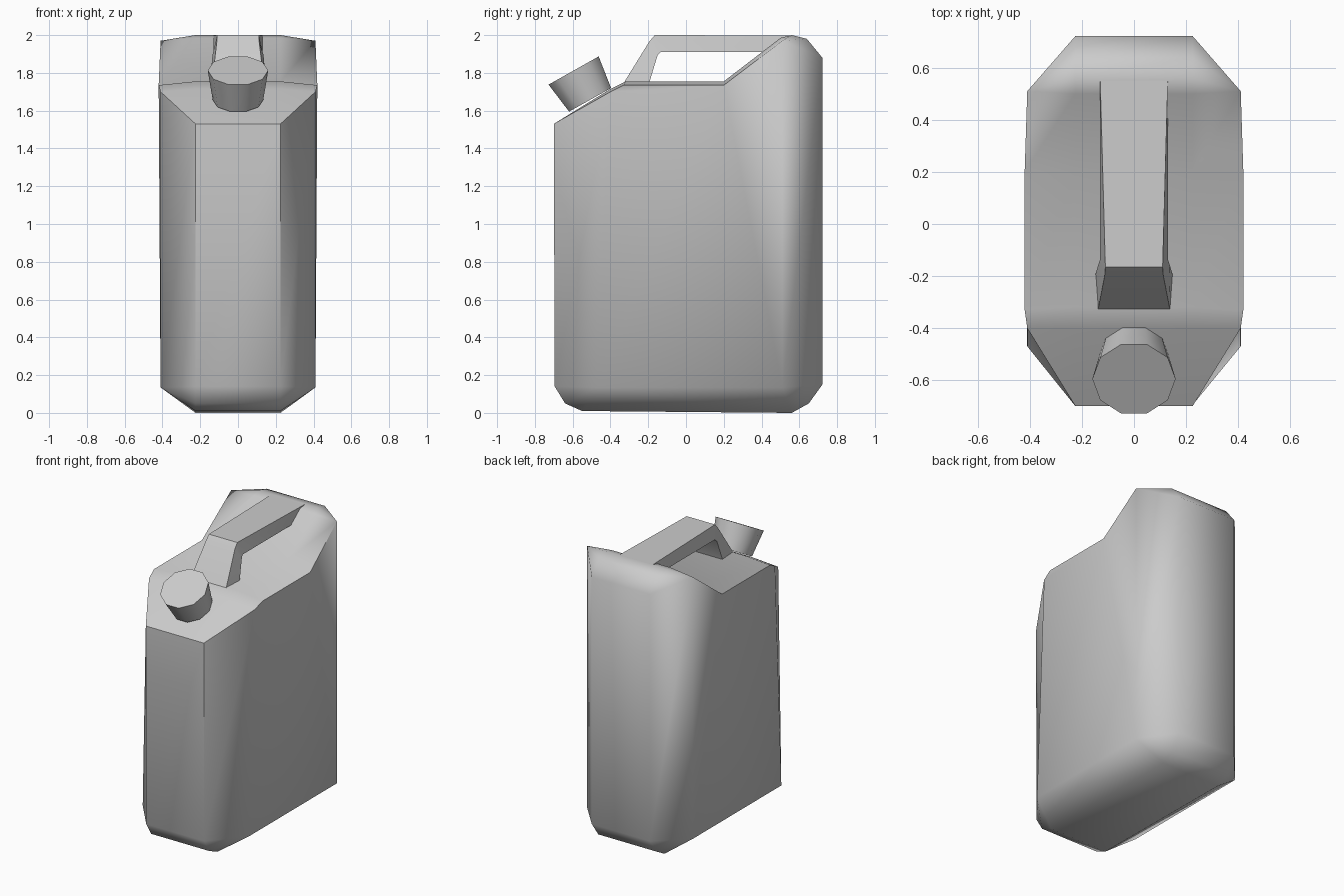
import bpy, bmesh, math
from mathutils import Vector

if "Cube" in bpy.data.objects:
    bpy.data.objects.remove(bpy.data.objects["Cube"])


def finish(name, bm, angle):
    bmesh.ops.remove_doubles(bm, verts=bm.verts, dist=0.002)
    bmesh.ops.recalc_face_normals(bm, faces=bm.faces)
    bmesh.ops.triangulate(bm, faces=[f for f in bm.faces if len(f.verts) > 4])
    me = bpy.data.meshes.new(name)
    bm.to_mesh(me)
    bm.free()
    ob = bpy.data.objects.new(name, me)
    bpy.context.collection.objects.link(ob)
    bpy.ops.object.select_all(action='DESELECT')
    ob.select_set(True)
    bpy.context.view_layer.objects.active = ob
    bpy.ops.object.shade_smooth_by_angle(angle=math.radians(angle))
    return ob


def loft(bm, rings):
    loops = [[bm.verts.new(p) for p in r] for r in rings]
    n = len(loops[0])
    for a, b in zip(loops, loops[1:]):
        for i in range(n):
            j = (i + 1) % n
            bm.faces.new((a[i], a[j], b[j], b[i]))
    bm.faces.new(loops[0])
    bm.faces.new(loops[-1])


# Can body: centre profile (y, z) lofted to a smaller side profile (x, y, z)
f_top, b_top = (.41, -.40, 1.70), (.41, .51, 1.97)
f_bot, b_bot = (.41, -.47, .135), (.41, .51, .135)
profile = [
    ((-.70, 1.53), f_top), ((-.40, 1.715), f_top),
    ((-.32, 1.755), (.42, -.33, 1.735)), ((.20, 1.755), (.42, .20, 1.735)),
    ((.50, 1.985), b_top), ((.56, 2.0), b_top),
    ((.64, 1.98), b_top), ((.722, 1.88), b_top),
    ((.722, .15), b_bot), ((.65, .05), b_bot), ((.56, .0), b_bot),
    ((-.55, .01), f_bot), ((-.64, .05), f_bot), ((-.695, .14), f_bot)]
bm = bmesh.new()
loft(bm, [[(-s[0], s[1], s[2]) for c, s in profile],
          [(-.225, *c) for c, s in profile],
          [(.225, *c) for c, s in profile],
          [s for c, s in profile]])
finish("can_body", bm, 52)

# Carrying handle: sections as (half width, y, z) for outer and inner edge
sections = [((.14, -.34, 1.73), (.15, -.20, 1.73)),
            ((.112, -.195, 1.965), (.135, -.15, 1.895)),
            ((.11, -.165, 2.0), (.13, -.135, 1.91)),
            ((.13, .56, 1.998), (.13, .46, 1.91))]
bm = bmesh.new()
loft(bm, [[(-o[0], o[1], o[2]), o, i, (-i[0], i[1], i[2])]
          for o, i in sections])
finish("handle", bm, 45)

# Screw cap: tapered ten-sided cylinder tilted forward
axis = Vector((0, -.49, .872)).normalized()
bm = bmesh.new()
bmesh.ops.create_cone(bm, cap_ends=True, segments=10,
                      radius1=.134, radius2=.16, depth=.178)
for v in bm.verts:
    v.co.xy = Vector((v.co.y, v.co.x))
# put corners on the x axis
for v in bm.verts:
    r = v.co.xy.length
    k = round(math.atan2(v.co.y, v.co.x) / (math.pi / 10))
    a = k * math.pi / 10 if k % 2 == 0 else (k + 1) * math.pi / 10
    v.co.x, v.co.y = r * math.cos(a), r * math.sin(a)
cap = finish("cap", bm, 40)
cap.rotation_euler = (math.atan2(.49, .872), 0, 0)
cap.location = Vector((0, -.595, 1.8125)) - axis * .089
